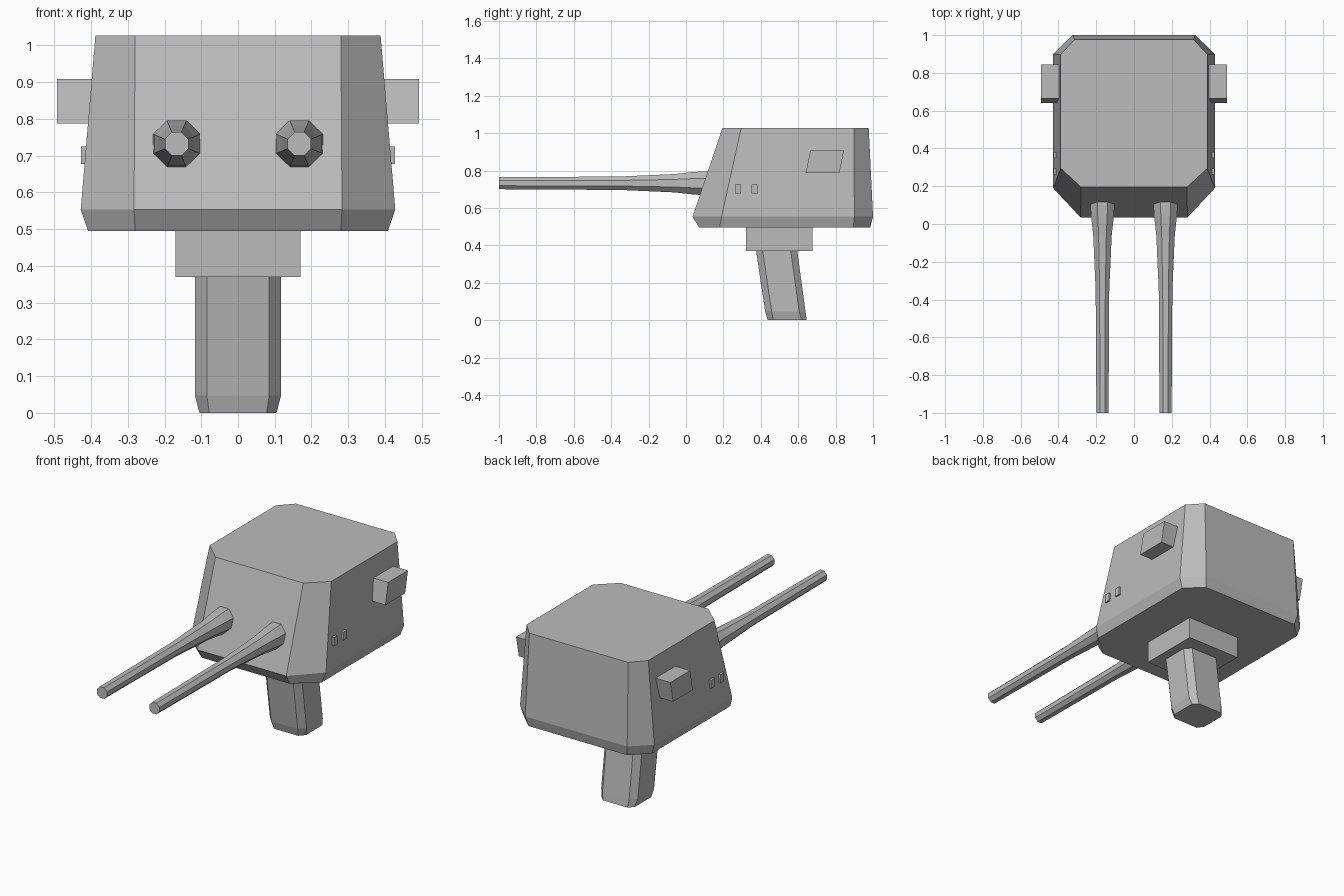
import bpy
import bmesh
import math

cube = bpy.data.objects.get("Cube")
if cube:
    bpy.data.objects.remove(cube, do_unlink=True)

grey = bpy.data.materials.new("steel_grey")
grey.use_nodes = True
grey.diffuse_color = (0.5, 0.5, 0.5, 1)
grey.node_tree.nodes["Principled BSDF"].inputs["Base Color"].default_value = (0.5, 0.5, 0.5, 1)


def loft(name, rings):
    """Join matching rings of points into a closed flat-faced solid."""
    bm = bmesh.new()
    loops = [[bm.verts.new(p) for p in ring] for ring in rings]
    for a, b in zip(loops, loops[1:]):
        for i in range(len(a)):
            j = (i + 1) % len(a)
            bm.faces.new((a[i], a[j], b[j], b[i]))
    bm.faces.new(loops[0][::-1])
    bm.faces.new(loops[-1])
    bmesh.ops.recalc_face_normals(bm, faces=bm.faces)
    mesh = bpy.data.meshes.new(name)
    bm.to_mesh(mesh)
    bm.free()
    mesh.materials.append(grey)
    obj = bpy.data.objects.new(name, mesh)
    bpy.context.collection.objects.link(obj)
    return obj


def cut_corner_ring(z, half_x, front_x, back_x, front, front_side, back_side, back):
    """Rectangle with clipped corners, symmetric in x."""
    right = [(front_x, front), (half_x, front_side), (half_x, back_side), (back_x, back)]
    return [(x, y, z) for x, y in right] + [(-x, y, z) for x, y in reversed(right)]


def block(name, x0, x1, y0, y1, z0, z1, lean=0):
    """Box whose top is shifted along y by lean."""
    def ring(z, s):
        return [(x0, y0 + s, z), (x1, y0 + s, z), (x1, y1 + s, z), (x0, y1 + s, z)]
    return loft(name, [ring(z0, 0), ring(z1, lean)])


# Turret housing
loft("turret_housing", [
    cut_corner_ring(0.495, 0.408, 0.28, 0.315, 0.07, 0.18, 0.895, 0.985),
    cut_corner_ring(0.553, 0.428, 0.283, 0.325, 0.035, 0.19, 0.90, 1.0),
    cut_corner_ring(1.027, 0.388, 0.28, 0.315, 0.195, 0.295, 0.898, 0.977),
])

# Mounting block and leaning pedestal
block("mounting_block", -0.17, 0.17, 0.32, 0.675, 0.37, 0.51)
loft("pedestal", [
    cut_corner_ring(0, 0.105, 0.078, 0.078, 0.437, 0.467, 0.618, 0.645),
    cut_corner_ring(0.047, 0.117, 0.085, 0.085, 0.423, 0.458, 0.605, 0.639),
    cut_corner_ring(0.39, 0.117, 0.085, 0.085, 0.372, 0.407, 0.557, 0.592),
])

# Gun barrels: half-width across flats along the length
barrel_profile = [(-1, 0.032), (-0.35, 0.036), (-0.06, 0.049), (0.04, 0.06), (0.1, 0.064), (0.2, 0.064)]
for side, sx in (("left", 1), ("right", -1)):
    rings = []
    for y, flat in barrel_profile:
        r = flat / math.cos(math.pi / 8)
        angles = [math.pi / 8 + k * math.pi / 4 for k in range(8)]
        rings.append([(sx * 0.167 + r * math.cos(a), y, 0.732 + r * math.sin(a)) for a in angles])
    loft(side + "_barrel", rings)

    # Sight boxes and small side plates
    block(side + "_sight_box", sx * 0.36, sx * 0.492, 0.64, 0.82, 0.787, 0.908, 0.025)
    for i, y in enumerate((0.263, 0.349)):
        block(f"{side}_vision_block_{i + 1}", sx * 0.40, sx * 0.427, y, y + 0.032, 0.677, 0.725)
